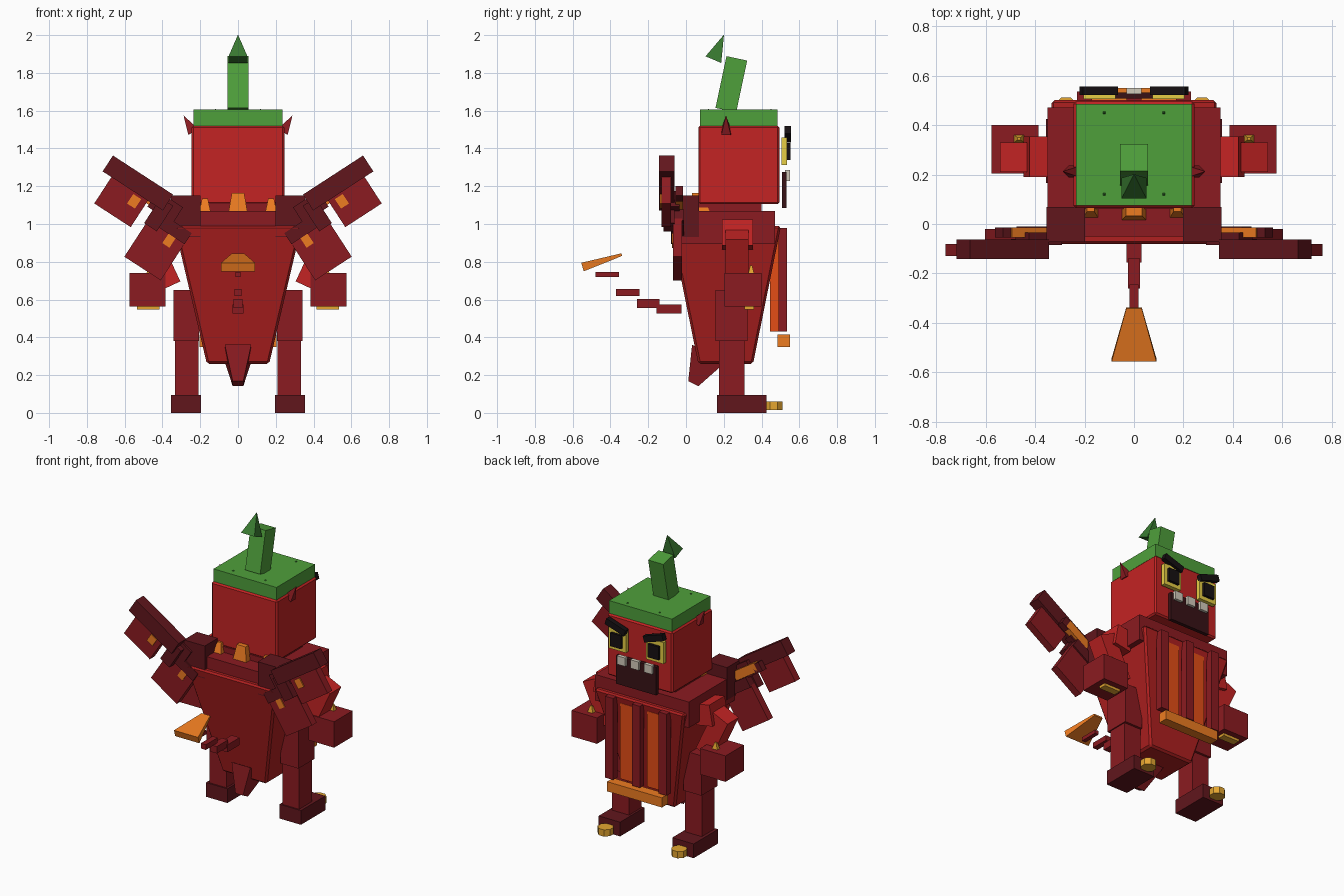
import bpy, bmesh
from math import radians
from mathutils import Euler

if "Cube" in bpy.data.objects:
    bpy.data.objects.remove(bpy.data.objects["Cube"])

COL = {"red": (.55, .017, .017), "body": (.43, .014, .014), "mid": (.26, .011, .015), "dark": (.12, .008, .012),
       "green": (.078, .35, .044), "deep_green": (.04, .19, .03), "orange": (.85, .2, .015),
       "flame": (.78, .075, .008), "yellow": (.8, .62, .06), "gold": (.78, .38, .03),
       "black": (.008, .005, .006), "maroon": (.04, .006, .008), "white": (.65, .6, .5)}
MATS = {}
for n, c in COL.items():
    MATS[n] = bpy.data.materials.new(n)
    MATS[n].diffuse_color = (*c, 1)


def finish(name, bm, loc, rot, col, bevel=0):
    me = bpy.data.meshes.new(name)
    bm.to_mesh(me)
    bm.free()
    ob = bpy.data.objects.new(name, me)
    ob.location = loc
    ob.rotation_euler = Euler([radians(r) for r in rot])
    me.materials.append(MATS[col])
    bpy.context.collection.objects.link(ob)
    if bevel:
        m = ob.modifiers.new("bevel", 'BEVEL')
        m.width, m.segments = bevel, 1
    return ob


def box(name, loc, size, col, rot=(0, 0, 0), top=(1, 1), bevel=0):
    """Box whose upper face can be scaled to make a taper or spike."""
    bm = bmesh.new()
    bmesh.ops.create_cube(bm, size=1)
    for v in bm.verts:
        t = top if v.co.z > 0 else (1, 1)
        v.co.x *= size[0] * t[0]
        v.co.y *= size[1] * t[1]
        v.co.z *= size[2]
    return finish(name, bm, loc, rot, col, bevel)


def span(name, x, y, z, col, **kw):
    """Box from axis ranges."""
    return box(name, [(a + b) / 2 for a, b in (x, y, z)], [b - a for a, b in (x, y, z)], col, **kw)


# head, cap and stem
span("head", (-.245, .245), (.065, .495), (1.105, 1.52), "red", bevel=.01)
span("neck", (-.2, .2), (.06, .4), (1.06, 1.11), "mid")
span("cap", (-.235, .235), (.075, .485), (1.52, 1.605), "green")
box("stem", (0, .24, 1.74), (.112, .112, .28), "green", rot=(-12, 0, 0))
box("stem_tip", (0, .1725, 1.935), (.1, .09, .141), "deep_green", rot=(-23, 0, 0), top=(.02, .02))
# mouth and teeth
span("mouth", (-.15, .15), (.508, .532), (1.085, 1.275), "maroon")
for x in (-.1, 0, .1):
    span("tooth", (x - .03, x + .03), (.525, .55), (1.228, 1.285), "white")

# torso, collar and belly plates
box("body", (0, .21, .625), (.33, .29, .73), "body", top=(2.04, 2.02), bevel=.012)
span("collar", (-.35, .35), (-.05, .47), (.895, 1.07), "mid")
for x in (-.2, 0, .2):
    span("belly_rib", (x - .03, x + .03), (.49, .535), (.43, .98), "mid")
for x in (-.1, .1):
    span("belly_strip", (x - .045, x + .045), (.445, .495), (.43, .94), "flame")
span("belly_bar", (-.205, .205), (.485, .55), (.35, .415), "orange")
box("back_spike", (0, .06, 1.115), (.1, .09, .1), "orange", top=(.65, .6))
box("rump_spike", (0, .08, .235), (.14, .2, .18), "mid", rot=(152.8, 0, 0), top=(.4, .3))

# tail segments and fan
for y0, y1, z0, z1, w in ((-.155, -.025, .525, .575, .03), (-.26, -.14, .555, .602, .024),
                          (-.37, -.245, .62, .655, .019), (-.48, -.355, .72, .745, .014)):
    span("tail_segment", (-w, w), (y0, y1), (z0, z1), "mid")
box("tail_fan", (0, -.444, .805), (.18, .047, .218), "orange", rot=(-72.4, 0, 0), top=(.35, .3))

for s in (-1, 1):
    def sbox(name, loc, size, col, tilt=0, **kw):
        return box(name, (s * loc[0], loc[1], loc[2]), size, col, rot=(0, s * tilt, 0), **kw)

    # face, horns and cap spots
    sbox("eye", (.14, .52, 1.385), (.13, .03, .145), "yellow")
    sbox("pupil", (.14, .54, 1.383), (.08, .025, .09), "black")
    sbox("brow", (.142, .538, 1.475), (.15, .034, .042), "black", tilt=-18)
    sbox("horn", (.262, .212, 1.53), (.06, .05, .1), "mid", tilt=30, top=(.03, .03))
    for y in (.12, .45):
        sbox("cap_spot", (.12, y, 1.606), (.016, .016, .008), "deep_green", top=(.1, .1))
    sbox("back_spike_side", (.175, .075, 1.1), (.06, .1, .07), "orange", top=(.5, .5))

    # arms and hands
    sbox("upper_arm", (.375, .272, .945), (.12, .165, .14), "red", tilt=-10)
    sbox("forearm", (.423, .27, .807), (.12, .12, .3), "red", tilt=25)
    sbox("hand", (.48, .302, .652), (.19, .195, .175), "mid")
    sbox("hand_spike", (.465, .345, .755), (.045, .035, .05), "gold", top=(.3, .3))
    sbox("hand_claw", (.475, .335, .56), (.12, .05, .025), "gold")

    # legs, feet and toes
    sbox("thigh", (.275, .24, .515), (.135, .17, .27), "mid")
    sbox("shin", (.272, .242, .24), (.125, .135, .3), "mid")
    sbox("foot", (.275, .295, .048), (.16, .26, .096), "dark")
    bm = bmesh.new()
    bmesh.ops.create_cone(bm, cap_ends=True, segments=8, radius1=.05, radius2=.05, depth=.045)
    finish("toe", bm, (s * .275, .465, .038), (0, 0, 22.5), "gold")

    # wings: root, arm bar, strut and two hanging panels
    sbox("wing_root", (.276, -.002, 1.04), (.156, .14, .22), "dark")
    sbox("wing_arm_bar", (.53, -.102, 1.217), (.38, .08, .1), "dark", tilt=-33)
    sbox("wing_inner_bar", (.385, -.06, 1.09), (.16, .05, .1), "dark", tilt=-33)
    sbox("wing_strut", (.43, -.035, 1.11), (.19, .04, .06), "orange", tilt=-33)
    sbox("wing_knuckle", (.52, -.035, 1.16), (.06, .04, .06), "dark", tilt=-33)
    sbox("wing_finger", (.42, -.09, 1.05), (.08, .06, .16), "dark", tilt=-33)
    sbox("wing_outer_panel", (.61, -.105, 1.13), (.23, .05, .2), "mid", tilt=-33)
    sbox("wing_inner_panel", (.44, -.045, .865), (.23, .05, .24), "mid", tilt=-33)
    sbox("wing_lower_bar", (.36, -.045, .985), (.23, .07, .07), "dark", tilt=-33)
    sbox("wing_mark_outer", (.55, -.112, 1.12), (.05, .05, .06), "orange", tilt=-33)
    sbox("wing_mark_inner", (.36, -.05, .92), (.045, .05, .08), "orange", tilt=-33)

for m in bpy.data.materials:
    if m.users and not m.is_grease_pencil:
        m.use_nodes = True
        m.node_tree.nodes["Principled BSDF"].inputs["Base Color"].default_value = m.diffuse_color
